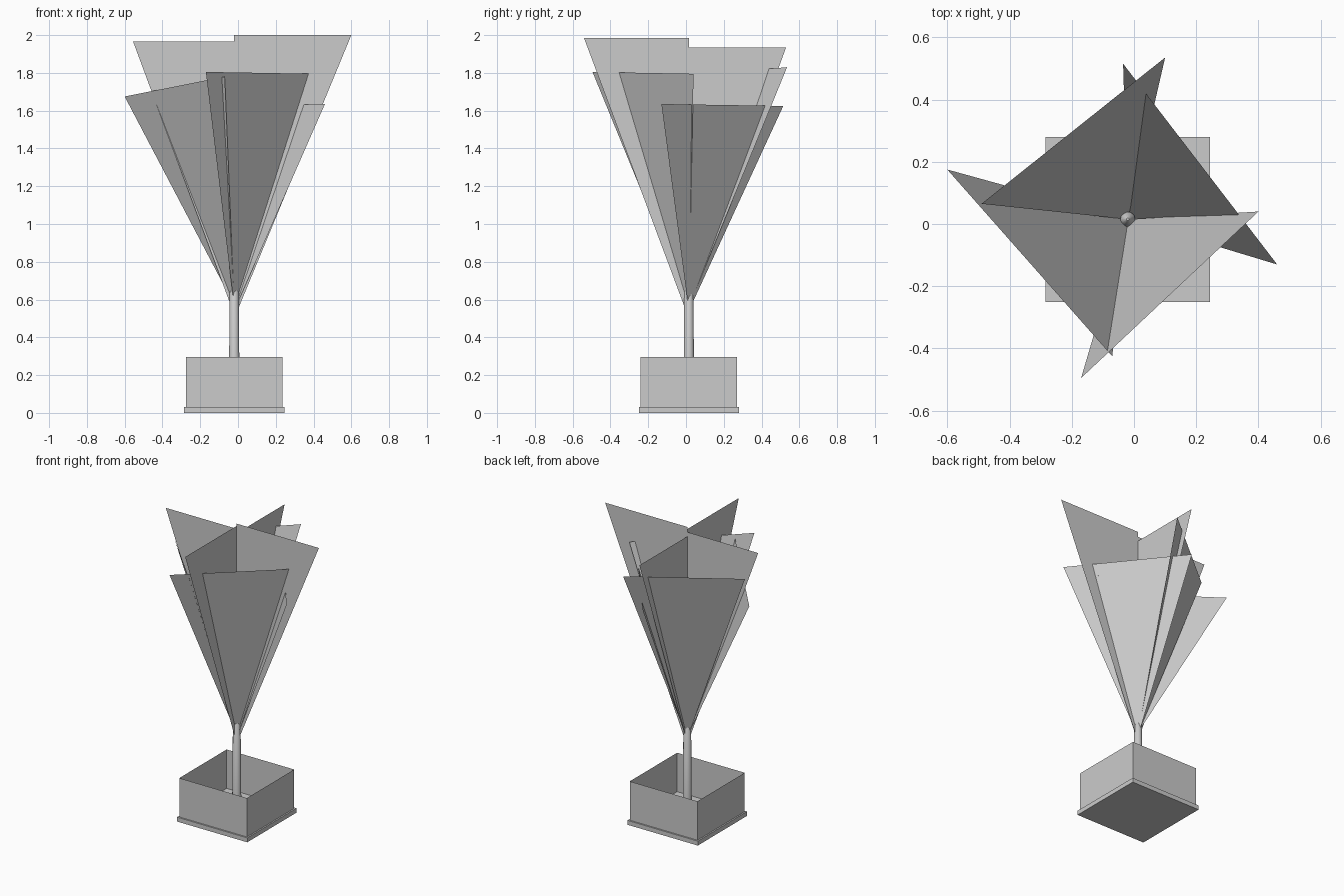
import bpy
import bmesh
from mathutils import Matrix, Vector

old = bpy.data.objects.get("Cube")
if old:
    bpy.data.objects.remove(old)

CX, CY = -0.02, 0.015      # plant axis

grey = bpy.data.materials.new("plain_grey")
grey.use_nodes = True
colour = (0.6, 0.6, 0.6, 1)
grey.diffuse_color = colour
grey.node_tree.nodes["Principled BSDF"].inputs["Base Color"].default_value = colour


def add_object(name, bm):
    mesh = bpy.data.meshes.new(name)
    bm.to_mesh(mesh)
    bm.free()
    mesh.materials.append(grey)
    obj = bpy.data.objects.new(name, mesh)
    bpy.context.collection.objects.link(obj)
    return obj


def box(name, width, low, high, open_ends=False):
    bm = bmesh.new()
    place = Matrix.Translation((CX, CY, (low + high) / 2))
    bmesh.ops.create_cube(bm, size=1, matrix=place @ Matrix.Diagonal((width, width, high - low, 1)))
    if open_ends:
        ends = [f for f in bm.faces if abs(f.normal.z) > 0.5]
        bmesh.ops.delete(bm, geom=ends, context='FACES_ONLY')
    return add_object(name, bm)


def leaf(name, foot, corner_a, corner_b):
    # flat triangular leaf rising from the axis, inner side facing up
    bm = bmesh.new()
    points = [Vector((CX, CY, foot)), Vector(corner_a), Vector(corner_b)]
    face = bm.faces.new([bm.verts.new(p) for p in points])
    face.normal_update()
    if face.normal.z < 0:
        face.normal_flip()
    return add_object(name, bm)


# pot: base plate and thin open walls
box("pot_base", 0.53, 0, 0.03)
box("pot_walls", 0.51, 0.03, 0.295, open_ends=True)

# stem with a short pointed tip
bm = bmesh.new()
for r1, r2, low, high in ((0.029, 0.024, 0.03, 0.64), (0.024, 0.004, 0.64, 0.67)):
    bmesh.ops.create_cone(bm, cap_ends=False, segments=12, radius1=r1, radius2=r2,
                          depth=high - low, matrix=Matrix.Translation((CX, CY, (low + high) / 2)))
bmesh.ops.remove_doubles(bm, verts=bm.verts, dist=0.001)
bmesh.ops.holes_fill(bm, edges=[e for e in bm.edges if e.is_boundary])
for f in bm.faces:
    f.smooth = len(f.verts) == 4
add_object("stem", bm)

# upright leaves, crossing on the axis
for name, foot, x, y, top in (
        ("upright_leaf_left", 0.50, 0.6, CY, 2.0),
        ("upright_leaf_right", 0.52, -0.555, CY, 1.965),
        ("upright_leaf_front", 0.50, CX, -0.54, 1.985),
        ("upright_leaf_back", 0.53, CX, 0.53, 1.935)):
    leaf(name, foot, (x, y, top), (CX, CY, top))

# leaning leaves, one for each diagonal
leaf("leaning_leaf_back_right", 0.56, (0.10, 0.535, 1.83), (-0.49, 0.065, 1.79))
leaf("leaning_leaf_back_left", 0.54, (-0.035, 0.515, 1.625), (0.46, -0.13, 1.635))
leaf("leaning_leaf_front_left", 0.56, (0.40, 0.04, 1.795), (-0.17, -0.495, 1.805))
leaf("leaning_leaf_front_right", 0.57, (-0.6, 0.175, 1.675), (-0.07, -0.425, 1.78))
